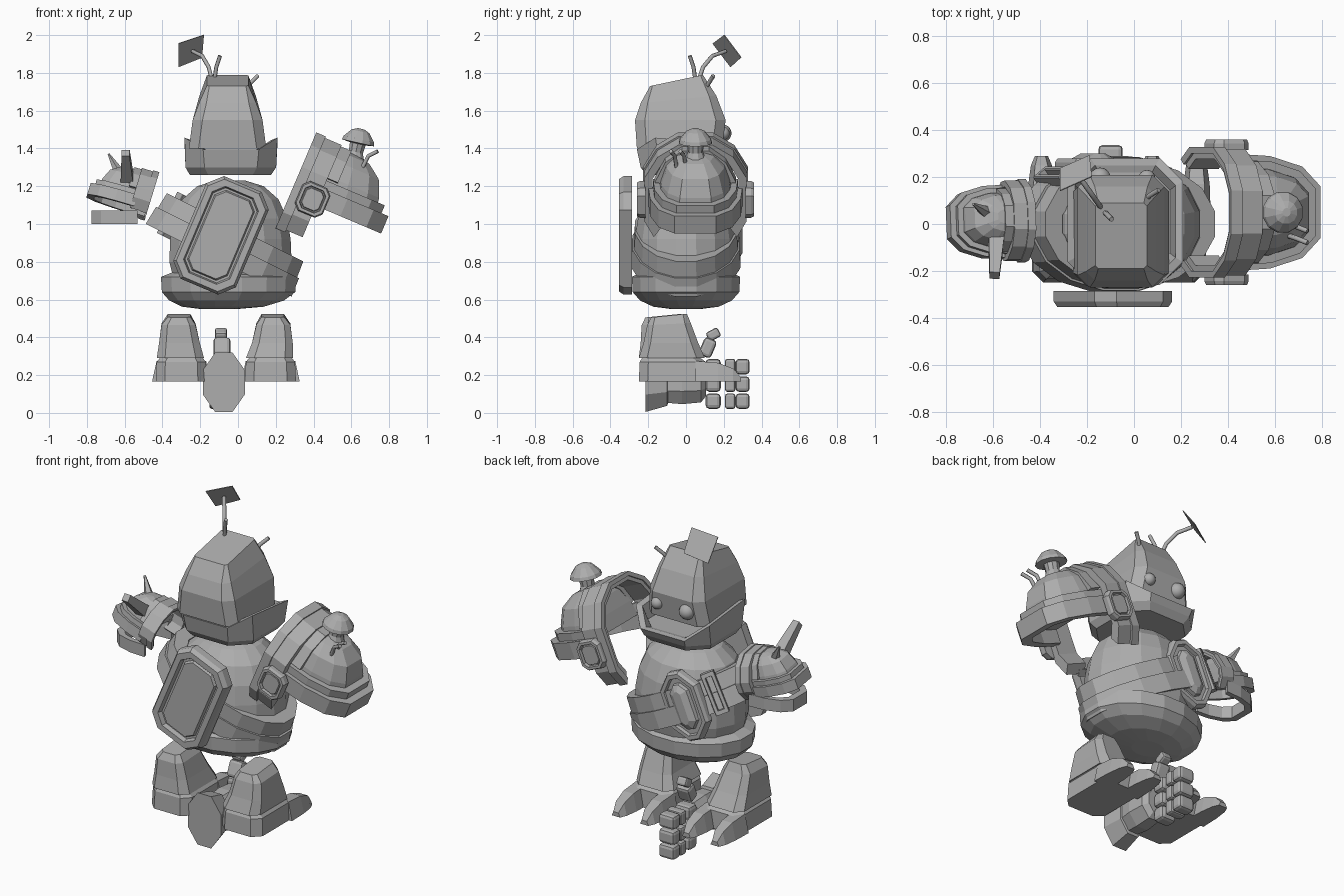
import bpy, bmesh, math
from mathutils import Matrix, Vector

cube = bpy.data.objects.get("Cube")
if cube:
    bpy.data.objects.remove(cube, do_unlink=True)

grey = bpy.data.materials.new("stone grey")
grey.use_nodes = True
grey.diffuse_color = (0.42, 0.42, 0.42, 1)
grey.node_tree.nodes["Principled BSDF"].inputs["Base Color"].default_value = (0.42, 0.42, 0.42, 1)

I = Matrix()
TILT = math.radians(23)


def finish(name, bm, smooth=False):
    bmesh.ops.recalc_face_normals(bm, faces=bm.faces)
    for f in bm.faces:
        f.smooth = smooth
    me = bpy.data.meshes.new(name)
    bm.to_mesh(me)
    bm.free()
    ob = bpy.data.objects.new(name, me)
    me.materials.append(grey)
    bpy.context.collection.objects.link(ob)


def loft(name, rings, M=I, closed=False):
    """Skin a list of equal-length rings, capped or joined end to end."""
    bm = bmesh.new()
    vs = [[bm.verts.new(M @ Vector(p)) for p in r] for r in rings]
    n = len(rings[0])
    pairs = list(zip(vs, vs[1:])) + ([(vs[-1], vs[0])] if closed else [])
    for a, b in pairs:
        for i in range(n):
            j = (i + 1) % n
            bm.faces.new((a[i], a[j], b[j], b[i]))
    if not closed:
        bm.faces.new(vs[0])
        bm.faces.new(vs[-1])
    finish(name, bm)


def circle(z, r, ry=None, n=16, cx=0, cy=0):
    ry = r if ry is None else ry
    return [(cx + r * math.cos(t), cy + ry * math.sin(t), z)
            for t in (2 * math.pi * (i + 0.5) / n for i in range(n))]


def rect8(z, hx, hy, cx=0, cy=0, c=0.3, slope=0, lift=0):
    """Chamfered rectangle; slope tips it along y, lift raises its sides."""
    k = c * min(hx, hy)
    a, b = hx - k, hy - k
    pts = [(hx, b), (a, hy), (-a, hy), (-hx, b), (-hx, -b), (-a, -hy), (a, -hy), (hx, -b)]
    return [(cx + x, cy + y, z + slope * y + lift * (abs(x) / hx) ** 6) for x, y in pts]


def strip(name, path, inner, lo, hi, place, M):
    """Band of rectangular section that follows a flat path."""
    rings = []
    for u, v in path:
        rings.append([place(u, v, lo), place(u, v, hi),
                      place(u * inner, v * inner, hi), place(u * inner, v * inner, lo)])
    loft(name, rings, M)


def hoop(name, rx, ry, wall, lo, hi, M):
    loft(name, [circle(lo, rx, ry), circle(hi, rx * .98, ry * .98),
                circle(hi, rx - wall, ry - wall), circle(lo, rx - wall, ry - wall)],
         M, closed=True)


def badge(name, at, hx, hz, deep, back, gem=False, c=0.5):
    """Eight-sided framed plate facing -y (back) or +y."""
    M = (Matrix.Translation(at) @ Matrix.Rotation(TILT, 4, 'Y')
         @ Matrix.Rotation(math.pi / 2 * (1 if back else -1), 4, 'X'))
    steps = [(1, 0), (1, .65), (.92, 1), (.74, 1), (.7, .6)]
    steps += [(.5, .6), (.46, 1), (.2, 1.4)] if gem else [(.64, .6), (.6, .85)]
    loft(name, [rect8(deep * h, hx - (1 - s) * hx, hz - (1 - s) * hx, c=c) for s, h in steps], M)


def tube(name, pts, r):
    cu = bpy.data.curves.new(name, 'CURVE')
    cu.dimensions = '3D'
    cu.bevel_depth, cu.bevel_resolution, cu.use_fill_caps = r, 1, True
    sp = cu.splines.new('POLY')
    sp.points.add(len(pts) - 1)
    for p, q in zip(sp.points, pts):
        p.co = (*q, 1)
    cu.materials.append(grey)
    bpy.context.collection.objects.link(bpy.data.objects.new(name, cu))


def spike(name, p, q, r1, r2, n):
    p, q = Vector(p), Vector(q)
    M = Matrix.Translation(p) @ (q - p).to_track_quat('Z', 'Y').to_matrix().to_4x4()
    loft(name, [circle(0, r1, n=n), circle((q - p).length, r2, n=n)], M)


def ball(name, at, r):
    bm = bmesh.new()
    bmesh.ops.create_uvsphere(bm, u_segments=16, v_segments=10, radius=r,
                              matrix=Matrix.Translation(at))
    finish(name, bm, True)


def pebble(name, at, hx, hy, hz, rot=0):
    bm = bmesh.new()
    bmesh.ops.create_cube(bm, size=2, matrix=Matrix.Diagonal((hx, hy, hz, 1)))
    bmesh.ops.bevel(bm, geom=bm.edges[:], offset=min(hx, hy, hz) * .5, segments=2,
                    profile=.5, affect='EDGES')
    bm.transform(Matrix.Translation(at) @ Matrix.Rotation(rot, 4, 'X'))
    finish(name, bm)


# Head and jaw
HX = -.055
loft("head", [rect8(1.4, .205, .225, HX, -.035, .25),
              rect8(1.55, .185, .24, HX, -.03, .28),
              rect8(1.66, .15, .2, HX, -.04, .25, .1),
              rect8(1.76, .11, .14, HX, -.05, .12, .21)])
loft("jaw", [rect8(1.26, .215, .22, -.04, .01, .45),
             rect8(1.3, .24, .25, -.038, .01, .42),
             rect8(1.365, .246, .27, -.037, .01, .4, -.1, .075),
             rect8(1.365, .215, .24, -.037, .01, .4, -.1, .065),
             rect8(1.335, .19, .21, -.037, .01, .4)])
ball("large_eye", (-.145, .195, 1.48), .046)
ball("small_eye", (.055, .195, 1.48), .036)

# Feelers with a flag plate
tube("flag_stem", [(-.14, .07, 1.77), (-.155, .09, 1.83), (-.19, .14, 1.89), (-.24, .21, 1.915)], .011)
tube("short_feeler", [(-.125, .05, 1.76), (-.115, .04, 1.83), (-.095, .02, 1.89)], .011)
tube("side_feeler", [(.04, .09, 1.7), (.065, .12, 1.745), (.105, .145, 1.785)], .011)
corners = [(-.315, .14, 1.955), (-.18, .2, 2.0), (-.19, .29, 1.88), (-.315, .235, 1.83)]
loft("flag_plate", [corners, [(x, y + .004, z + .003) for x, y, z in corners]])

# Egg-shaped torso sitting in a bowl
profile = [(.08, 1.23), (.18, 1.2), (.26, 1.13), (.305, 1.03), (.325, .92), (.33, .8), (.3, .68)]
loft("torso", [circle(z, r, r * .85, cx=-.04) for r, z in profile])
bowl = [(.1, .55, -.1), (.22, .562, -.08), (.31, .595, -.06), (.36, .64, -.05),
        (.365, .72, -.05), (.3, .745, -.05)]
loft("bowl", [circle(z, r, r * .8, cx=cx) for r, z, cx in bowl])

# Tilted strap around the torso
S = Matrix.Translation((-.06, 0, .893)) @ Matrix.Rotation(math.radians(26.5), 4, 'Y')
hoop("strap_lower", .44, .295, .1, -.095, .01, S)
hoop("strap_upper", .42, .28, .09, .01, .1, S)
badge("back_shield", (-.09, -.285, .94), .18, .295, .07, True, c=.4)
badge("front_buckle", (-.175, .23, .94), .13, .2, .05, False, gem=True, c=.7)
L = S @ Matrix.Translation((-.31, .2, .01)) @ Matrix.Rotation(.65, 4, 'Z')
for k in (-1, 1):
    loft("strap_loop_side", [rect8(z, .012, .03) for z in (-.12, .12)],
         L @ Matrix.Translation((.028 * k, 0, 0)))
    loft("strap_loop_bar", [rect8(z, .04, .03) for z in (-.012, .012)],
         L @ Matrix.Translation((0, 0, .11 * k)))

# Shoulder armour
plan = [(-.07, .25), (.1, .24), (.25, .195), (.335, .11)]
plan += [(x, -y) for x, y in reversed(plan)]


def flat(x, y, z):
    return x, y, z


def across(y, z, x):
    return x, y, z


def shoulder(side, at, tilt, roll, size, flip, leg):
    M = (Matrix.Translation(at) @ Matrix.Rotation(tilt, 4, 'Y') @ Matrix.Rotation(roll, 4, 'X')
         @ Matrix.Diagonal((size * flip, size, size, 1)))
    half = [(.22, leg), (.27, leg + .09), (.27, .03), (.2, .15), (.09, .22)]
    arch = half + [(-y, z) for y, z in reversed(half)]
    strip(side + "_arch", arch, .84, -.18, -.04, across, M)
    strip(side + "_arch_rim", [(y * 1.03, z * 1.04) for y, z in arch], .9, -.19, -.135, across, M)
    strip(side + "_rib", [(y * .8, z * .96) for y, z in arch[2:-2]], .86, -.05, .02, across, M)
    strip(side + "_rim", plan, .8, -.13, -.03, flat, M)
    strip(side + "_rim_ridge", [(x * .88, y * .9) for x, y in plan], .84, -.04, .015, flat, M)
    levels = [(-.05, .8), (.04, .75), (.13, .63), (.185, .4), (.2, .2)]
    loft(side + "_dome", [[(x * s, y * s, z) for x, y in plan] for z, s in levels], M)


shoulder("big_shoulder", (.5, .05, 1.2), TILT, 0, 1, 1, -.31)
shoulder("small_shoulder", (-.575, .015, 1.165), math.radians(17), math.radians(-8), .63, -1, -.15)
strip("small_shoulder_skirt", plan, .8, 0, .12, flat,
      Matrix.Translation((-.575, .015, 1.0)) @ Matrix.Diagonal((-.6, .6, .6, 1)))
for y, back in ((-.215, True), (.315, False)):
    badge("shoulder_buckle", (.395, y, 1.13), .08, .085, .045, back, c=.4)

# Mushroom and sprouts on the big shoulder
cap = [(.05, -.005), (.09, 0), (.085, .02), (.05, .062), (.018, .076)]
MU = Matrix.Translation((.635, .05, 1.43)) @ Matrix.Rotation(.22, 4, 'Y')
loft("mushroom_cap", [circle(z, r, n=12) for r, z in cap], MU)
loft("mushroom_stem", [circle(z, r, n=10) for r, z in ((.065, -.11), (.04, -.05), (.046, .01))], MU)
for dy in (0, -.05):
    tube("sprout", [(.66, dy, 1.3), (.69, dy - .01, 1.36), (.74, dy - .03, 1.385)], .011)

# Horns on the small shoulder
spike("long_horn", (-.585, -.02, 1.2), (-.595, -.22, 1.375), .052, .03, 4)
spike("short_horn", (-.6, .03, 1.22), (-.685, .085, 1.37), .04, .006, 5)

# Legs, feet and toes
for side, cx, s, back in (("right", -.3, -1, -.03), ("left", .172, 1, 0)):
    loft(side + "_leg", [rect8(.29, .125, .175, cx - .005, -.075, .35),
                         rect8(.37, .108, .145, cx + .01 * s, -.08 + back / 2, .35),
                         rect8(.47, .09, .115, cx + .015 * s, -.09 + back, .35, .05),
                         rect8(.515, .06, .095, cx + .012 * s, -.09 + back, .35, .1)])
    loft(side + "_foot", [rect8(.165, .135, .18, cx, -.07, .35),
                          rect8(.27, .13, .175, cx, -.07, .35),
                          rect8(.295, .11, .15, cx, -.08, .35)])
    for k in (-1, 1):
        x = cx + .075 * k
        toe = [(.05, .06, .11), (.17, .056, .1), (.25, .045, .07), (.29, .028, .025)]
        loft(side + "_toe", [[(x - w + .02 * k, y, .165), (x + w + .02 * k, y, .165),
                              (x + w * .6 + .02 * k, y, .165 + h), (x - w * .6 + .02 * k, y, .165 + h)]
                             for y, w, h in toe])

# Loose hand: cuff, palm, fingers and thumb (lofted along y)
H = Matrix.Translation((-.075, 0, .162)) @ Matrix.Rotation(-math.pi / 2, 4, 'X')
loft("cuff", [circle(-.215, .12, .17, 8), circle(-.1, .095, .135, 8), circle(-.09, .06, .1, 8)], H)
loft("palm", [circle(-.13, .08, .115, 8), circle(-.02, .1, .125, 8),
              circle(.08, .09, .115, 8), circle(.105, .06, .08, 8)], H)
for z in (.062, .152, .245):
    for y, w in ((.144, .04), (.234, .028), (.3, .037)):
        pebble("finger_segment", (-.1, y, z), .052, w, .041)
pebble("thumb_base", (-.085, .115, .345), .045, .035, .05, -.4)
pebble("thumb_tip", (-.09, .145, .415), .032, .035, .026, .5)
